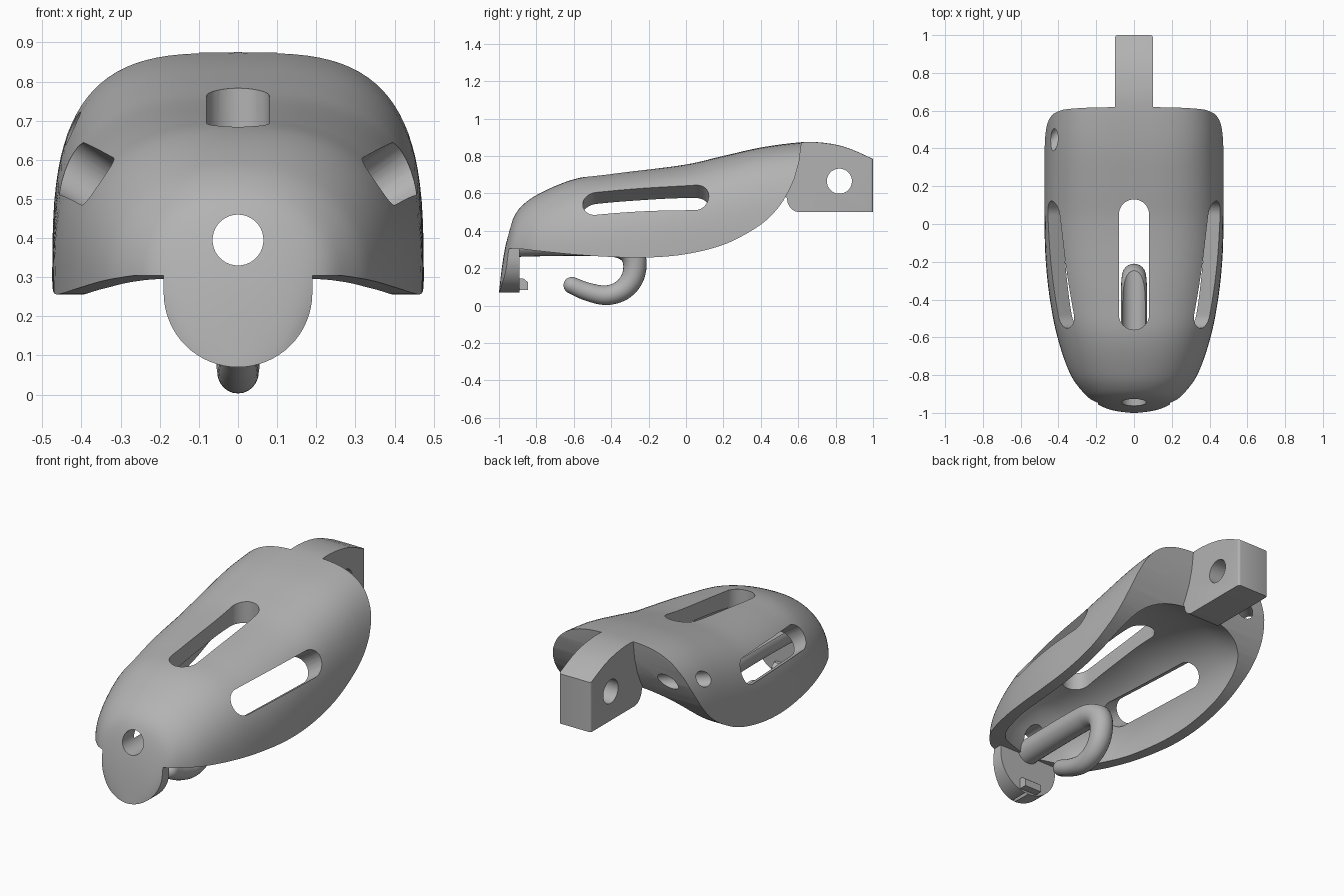
import bpy, bmesh, math
from mathutils import Vector

old = bpy.data.objects.get("Cube")
if old:
    bpy.data.objects.remove(old, do_unlink=True)

grey = bpy.data.materials.new("plain grey")
grey.use_nodes = True
grey.diffuse_color = (0.45, 0.45, 0.45, 1)
grey.node_tree.nodes["Principled BSDF"].inputs["Base Color"].default_value = (0.45, 0.45, 0.45, 1)


def make(name, rings):
    """Closed solid through a list of equal-length point rings."""
    bm = bmesh.new()
    loops = [[bm.verts.new(p) for p in ring] for ring in rings]
    n = len(loops[0])
    for a, b in zip(loops, loops[1:]):
        for i in range(n):
            j = (i + 1) % n
            bm.faces.new((a[i], a[j], b[j], b[i]))
    bm.faces.new(loops[0][::-1])
    bm.faces.new(loops[-1])
    bmesh.ops.recalc_face_normals(bm, faces=bm.faces)
    me = bpy.data.meshes.new(name)
    bm.to_mesh(me)
    bm.free()
    me.materials.append(grey)
    ob = bpy.data.objects.new(name, me)
    bpy.context.collection.objects.link(ob)
    return ob


def prism(name, outline, offset):
    """Sweep an outline symmetrically along an offset vector."""
    d = Vector(offset)
    return make(name, [[Vector(p) - d for p in outline], [Vector(p) + d for p in outline]])


def boolean(ob, tool, op):
    mod = ob.modifiers.new(op, 'BOOLEAN')
    mod.operation, mod.solver, mod.object = op, 'EXACT', tool
    bpy.context.view_layer.objects.active = ob
    bpy.ops.object.modifier_apply(modifier=mod.name)
    bpy.data.objects.remove(tool, do_unlink=True)


def spline(pts, t):
    """Smooth interpolation of a table of (t, value)."""
    if t <= pts[0][0]:
        return pts[0][1]
    if t >= pts[-1][0]:
        return pts[-1][1]

    def slope(i):
        a, b = pts[max(i - 1, 0)], pts[min(i + 1, len(pts) - 1)]
        return (b[1] - a[1]) / (b[0] - a[0])
    i = max(k for k in range(len(pts) - 1) if pts[k][0] <= t)
    (x0, y0), (x1, y1) = pts[i], pts[i + 1]
    h = x1 - x0
    s = (t - x0) / h
    return ((2*s**3 - 3*s*s + 1) * y0 + (s**3 - 2*s*s + s) * h * slope(i)
            + (3*s*s - 2*s**3) * y1 + (s**3 - s*s) * h * slope(i + 1))


def vault(name, top, width, y0, y1, n0, n1, count=64, arc=48):
    """Tunnel solid with superellipse arches standing on straight legs."""
    rings = []
    for k in range(count + 1):
        f = (k / count) ** 1.6
        y = y0 + (y1 - y0) * f
        z, w = spline(top, y), spline(width, y)
        n = n0 + (n1 - n0) * min(1, f * 1.4)
        c = min(0.28, z * 0.6)
        ring = [(w, y, -0.2)]
        for i in range(arc + 1):
            a = math.pi * i / arc
            cx, sz = math.cos(a), max(math.sin(a), 0)
            ring.append((math.copysign(abs(cx) ** (2 / n), cx) * w, y, c + (z - c) * sz ** (2 / n)))
        ring.append((-w, y, -0.2))
        rings.append(ring)
    return make(name, rings)


def circle(centre, axis, r, n=40):
    ax = Vector(axis).normalized()
    u = ax.cross(Vector((1, 0, 0) if abs(ax.x) < .5 else (0, 0, 1))).normalized()
    v = ax.cross(u)
    angles = [2 * math.pi * i / n for i in range(n)]
    return [Vector(centre) + (u * math.cos(a) + v * math.sin(a)) * r for a in angles]


def drill(ob, centre, axis, r, reach):
    boolean(ob, prism("drill", circle(centre, axis, r), Vector(axis).normalized() * reach), 'DIFFERENCE')


def slot(ob, front, back, axis, r, reach, n=20):
    """Cut a round-ended slot running from front to back."""
    f, b, ax = Vector(front), Vector(back), Vector(axis).normalized()
    u = (b - f).normalized()
    v = ax.cross(u).normalized()
    line = []
    for end, start in ((b, -90), (f, 90)):
        for i in range(n + 1):
            a = math.radians(start + 180 * i / n)
            line.append(end + u * r * math.cos(a) + v * r * math.sin(a))
    boolean(ob, prism("slot_cutter", line, ax * reach), 'DIFFERENCE')


# Outer form and inner hollow
outer = vault("outer_form",
              [(-1, .07), (-.985, .2), (-.965, .32), (-.93, .45), (-.89, .52), (-.8, .59), (-.6, .675),
               (-.4, .705), (0, .755), (.2, .8), (.4, .845), (.6, .872), (.7, .874), (.85, .848), (1.03, .77)],
              [(-1, .03), (-.985, .12), (-.95, .2), (-.9, .262), (-.8, .335), (-.6, .405),
               (-.4, .445), (-.2, .467), (0, .474), (.3, .475), (1.03, .475)],
              -1, 1.03, 2.1, 3.3)
hollow = vault("hollow_form",
               [(-.88, .33), (-.8, .46), (-.7, .54), (-.5, .595), (-.2, .64), (0, .66), (.2, .655),
                (.4, .625), (.55, .57), (.8, .48)],
               [(-.88, .08), (-.8, .235), (-.6, .335), (-.4, .38), (0, .41), (.8, .4)],
               -.88, .8, 2.1, 2.4)

# Shell block: side silhouette with the sweeping lower edge, hollowed
edge = [(-.9, .305), (-.8, .293), (-.6, .273), (-.4, .26), (-.2, .257), (0, .275), (.2, .325),
        (.35, .4), (.45, .475), (.53, .575), (.58, .68)]
line = [(0, -1.1, .305)] + [(0, -.9 + 1.48 * i / 50, spline(edge, -.9 + 1.48 * i / 50)) for i in range(51)]
line += [(0, .605, .77), (0, .622, .9), (0, .622, 1.2), (0, -1.1, 1.2)]
shell = prism("shell", line, (1, 0, 0))
boolean(shell, hollow, 'DIFFERENCE')

# Chin tongue with a rounded end
line = [(-.19, -1.045, .4)]
for i in range(33):
    a = math.pi + math.pi * i / 32
    line.append((.19 * math.cos(a), -1.045, .26 + .19 * math.sin(a)))
line.append((.19, -1.045, .4))
boolean(shell, prism("chin_tongue", line, (0, .155, 0)), 'UNION')

# Rear tab with a concave underside root and softened end corners
line = [(0, .605 - .065 * math.sin(math.radians(a)), .5 + .075 * (1 - math.cos(math.radians(a))))
        for a in range(0, 91, 10)]
line += [(0, .5, .6), (0, .5, 1.1), (0, 1, 1.1), (0, 1, .5)]
tab = prism("rear_tab", line, (.1, 0, 0))
bevel = tab.modifiers.new("soft_corners", 'BEVEL')
bevel.width, bevel.segments, bevel.limit_method = .012, 3, 'WEIGHT'
weights = tab.data.attributes.new("bevel_weight_edge", 'FLOAT', 'EDGE')
for e in tab.data.edges:
    p, q = (tab.data.vertices[i].co for i in e.vertices)
    weights.data[e.index].value = float(min(p.y, q.y) > .99 and abs(p.x - q.x) < .01)
bpy.context.view_layer.objects.active = tab
bpy.ops.object.modifier_apply(modifier=bevel.name)
boolean(shell, tab, 'UNION')

# Trim everything to the outer form, then add the catch behind the tongue
boolean(shell, outer, 'INTERSECT')
catch = [(0, -.91, .083), (0, -.845, .083), (0, -.845, .125), (0, -.87, .145), (0, -.91, .145)]
boolean(shell, prism("catch", catch, (.055, 0, 0)), 'UNION')

# Ventilation slots: one on top, one on each side
slot(shell, (0, -.48, .8), (0, .05, .8), (0, 0, 1), .08, .4)
for s in (1, -1):
    slot(shell, (s * .33, -.48, .525), (s * .41, .05, .567), (s * .83, 0, .56), .073, .24)

# Hook: tube running back under the roof and curling forward
path = [(-.92, .33), (-.7, .335), (-.46, .335), (-.36, .325), (-.295, .285), (-.273, .22), (-.29, .14),
        (-.345, .08), (-.43, .055), (-.53, .075), (-.61, .108)]
ys = [(i, p[0]) for i, p in enumerate(path)]
zs = [(i, p[1]) for i, p in enumerate(path)]
last = len(path) - 1


def at(t):
    return Vector((0, spline(ys, t), spline(zs, t)))


rings = []
for k in range(81):
    t = last * k / 80
    d = at(min(t + .05, last)) - at(max(t - .05, 0))
    r = .07 - .025 * max(0, (t - 3) / (last - 3))
    rings.append(circle(at(t), d, r, 24))
tip = (at(last) - at(last - .05)).normalized()
for a in (15, 30, 45, 60, 75, 86):
    a = math.radians(a)
    rings.append(circle(at(last) + tip * .045 * math.sin(a), tip, .045 * math.cos(a), 24))
boolean(shell, make("hook", rings), 'UNION')

# Drilled holes: nose, tab and the slanted cord hole at the right rear
drill(shell, (0, -.6, .395), (0, 1, 0), .065, .6)
drill(shell, (0, .82, .665), (1, 0, 0), .067, .3)
drill(shell, (-.36, .51, .68), (1, 1, 0), .042, .3)

bpy.ops.object.select_all(action='DESELECT')
shell.select_set(True)
bpy.context.view_layer.objects.active = shell
bpy.ops.object.shade_smooth_by_angle(angle=math.radians(35))
